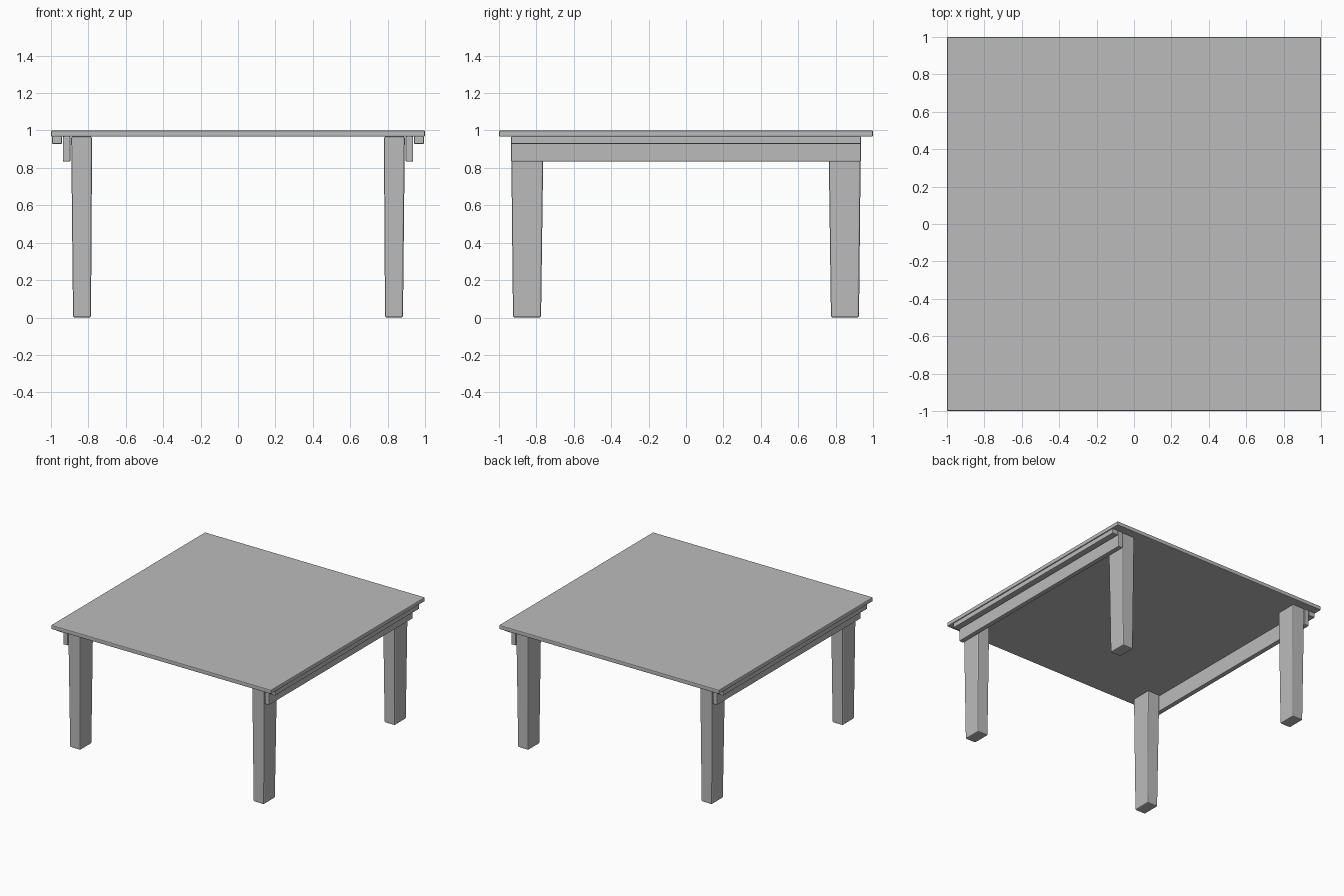
import bpy
import bmesh

cube = bpy.data.objects.get("Cube")
if cube:
    bpy.data.objects.remove(cube, do_unlink=True)

grey = bpy.data.materials.new("plain_grey")
grey.use_nodes = True
colour = (0.5, 0.5, 0.5, 1)
grey.diffuse_color = colour
grey.node_tree.nodes["Principled BSDF"].inputs["Base Color"].default_value = colour


def tapered_box(name, bottom, top, z0, z1, bevel):
    """Box whose bottom and top rectangles are (x0, x1, y0, y1)."""
    bm = bmesh.new()
    rings = []
    for (x0, x1, y0, y1), z in ((bottom, z0), (top, z1)):
        rings.append([bm.verts.new((x, y, z)) for x, y in
                      ((x0, y0), (x1, y0), (x1, y1), (x0, y1))])
    low, high = rings
    bm.faces.new(low[::-1])
    bm.faces.new(high)
    for i in range(4):
        j = (i + 1) % 4
        bm.faces.new((low[i], low[j], high[j], high[i]))
    bmesh.ops.recalc_face_normals(bm, faces=bm.faces[:])
    mesh = bpy.data.meshes.new(name)
    bm.to_mesh(mesh)
    bm.free()
    mesh.materials.append(grey)
    obj = bpy.data.objects.new(name, mesh)
    bpy.context.collection.objects.link(obj)
    # Softened edges
    mod = obj.modifiers.new("soft_edges", "BEVEL")
    mod.width = bevel
    mod.segments = 2
    return obj


def mirrored(rect, sx, sy):
    x0, x1, y0, y1 = rect
    xs = sorted((x0 * sx, x1 * sx))
    ys = sorted((y0 * sy, y1 * sy))
    return (*xs, *ys)


# Square top
slab = (-1, 1, -1, 1)
tapered_box("table_top", slab, slab, 0.967, 1.0, 0.006)

# Tapered legs
leg_foot = (0.786, 0.882, 0.775, 0.925)
leg_head = (0.78, 0.892, 0.762, 0.935)
for sx, side in ((1, "left"), (-1, "right")):
    for sy, end in ((-1, "front"), (1, "back")):
        tapered_box(f"{end}_{side}_leg", mirrored(leg_foot, sx, sy),
                    mirrored(leg_head, sx, sy), 0, 0.968, 0.009)

    # Deep apron and shallow outer rail along each side
    apron = mirrored((0.896, 0.936, -0.935, 0.935), sx, 1)
    tapered_box(f"{side}_apron", apron, apron, 0.834, 0.968, 0.005)
    rail = mirrored((0.941, 0.994, -0.935, 0.935), sx, 1)
    tapered_box(f"{side}_rail", rail, rail, 0.928, 0.968, 0.005)
